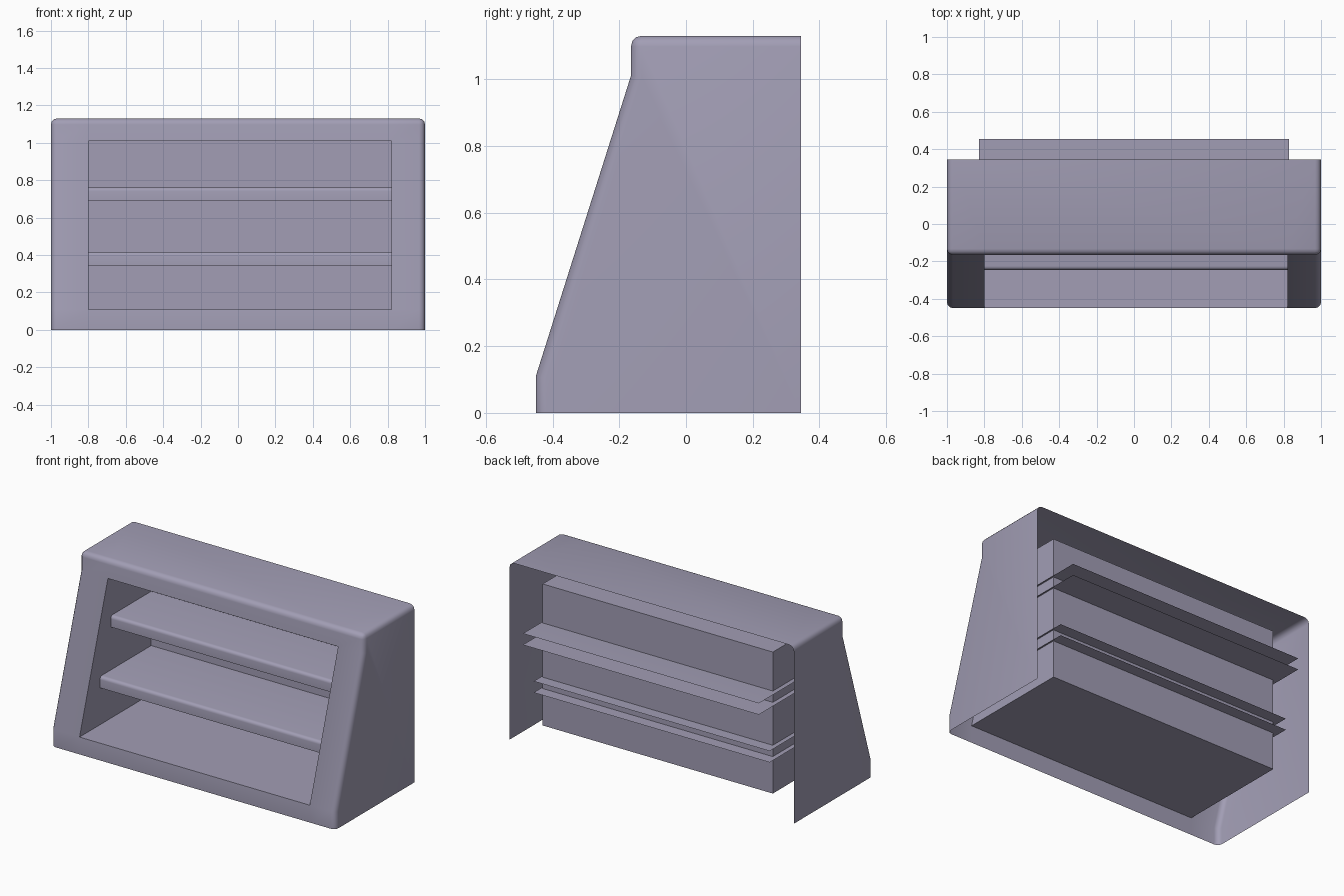
import bpy, bmesh, math

if "Cube" in bpy.data.objects:
    bpy.data.objects.remove(bpy.data.objects["Cube"])

mat = bpy.data.materials.new("lavender grey")
mat.diffuse_color = (0.36, 0.34, 0.46, 1)
mat.use_nodes = True
mat.node_tree.nodes["Principled BSDF"].inputs["Base Color"].default_value = mat.diffuse_color


def finish(name, bm, angle=40):
    me = bpy.data.meshes.new(name)
    bm.to_mesh(me)
    bm.free()
    me.materials.append(mat)
    for p in me.polygons:
        p.use_smooth = True
    me.set_sharp_from_angle(angle=math.radians(angle))
    ob = bpy.data.objects.new(name, me)
    bpy.context.collection.objects.link(ob)
    return ob


# main dimensions: opening sides, case back, inner back
L, R = -0.80, 0.82
BACK, INNER_BACK = 0.345, 0.27
front = [(-0.45, 0.0), (-0.45, 0.11), (-0.165, 1.01), (-0.165, 1.13)]

# outer case: front frame with opening, top and sides; open at back and bottom
bm = bmesh.new()
cols = [-1, L, R, 1]
grid = [[bm.verts.new((x, y, z)) for x in cols] for y, z in front]
for r in range(3):
    for c in range(3):
        if (r, c) != (1, 1):
            bm.faces.new((grid[r][c], grid[r][c + 1], grid[r + 1][c + 1], grid[r + 1][c]))
top_l, top_r = (bm.verts.new((x, BACK, 1.13)) for x in (-1, 1))
low_l, low_r = (bm.verts.new((x, BACK, 0)) for x in (-1, 1))
bm.faces.new(grid[3] + [top_r, top_l])
bm.faces.new([low_l] + [row[0] for row in grid] + [top_l])
bm.faces.new([top_r] + [row[3] for row in reversed(grid)] + [low_r])
bmesh.ops.recalc_face_normals(bm, faces=bm.faces[:])
bm.normal_update()


# rounded outer edges
def rounded(e):
    if len(e.link_faces) != 2:
        return False
    return e.calc_face_angle(0) > math.radians(60)


bmesh.ops.bevel(bm, geom=[e for e in bm.edges if rounded(e)], offset=0.032,
                segments=3, profile=0.5, affect='EDGES')
finish("outer_case", bm)

# inner compartment: box open at the sloping front
bm = bmesh.new()
section = [(-0.45, 0.11), (INNER_BACK, 0.11), (INNER_BACK, 1.01), (-0.165, 1.01)]
a = [bm.verts.new((L, y, z)) for y, z in section]
b = [bm.verts.new((R, y, z)) for y, z in section]
for i in range(3):
    bm.faces.new((a[i], a[i + 1], b[i + 1], b[i]))
bm.faces.new(a)
bm.faces.new(b[::-1])
bmesh.ops.reverse_faces(bm, faces=[f for f in bm.faces
                                   if f.normal.dot(f.calc_center_median()) > 1e9])
finish("inner_compartment", bm)


# shelves: open sheets with a rounded front lip, running through the back wall
def shelf(name, y, z):
    bm = bmesh.new()
    h, rad = 0.072, 0.02
    prof = [(y + 0.59, z), (y, z)]
    prof += [(y + rad - rad * math.cos(t), z + h - rad + rad * math.sin(t))
             for t in [i * math.pi / 8 for i in range(5)]]
    prof.append((y + 0.59, z + h))
    a = [bm.verts.new((-0.83, p, q)) for p, q in prof]
    b = [bm.verts.new((0.83, p, q)) for p, q in prof]
    for i in range(len(prof) - 1):
        bm.faces.new((a[i], b[i], b[i + 1], a[i + 1]))
    finish(name, bm)


shelf("lower_shelf", -0.245, 0.345)
shelf("upper_shelf", -0.136, 0.69)
